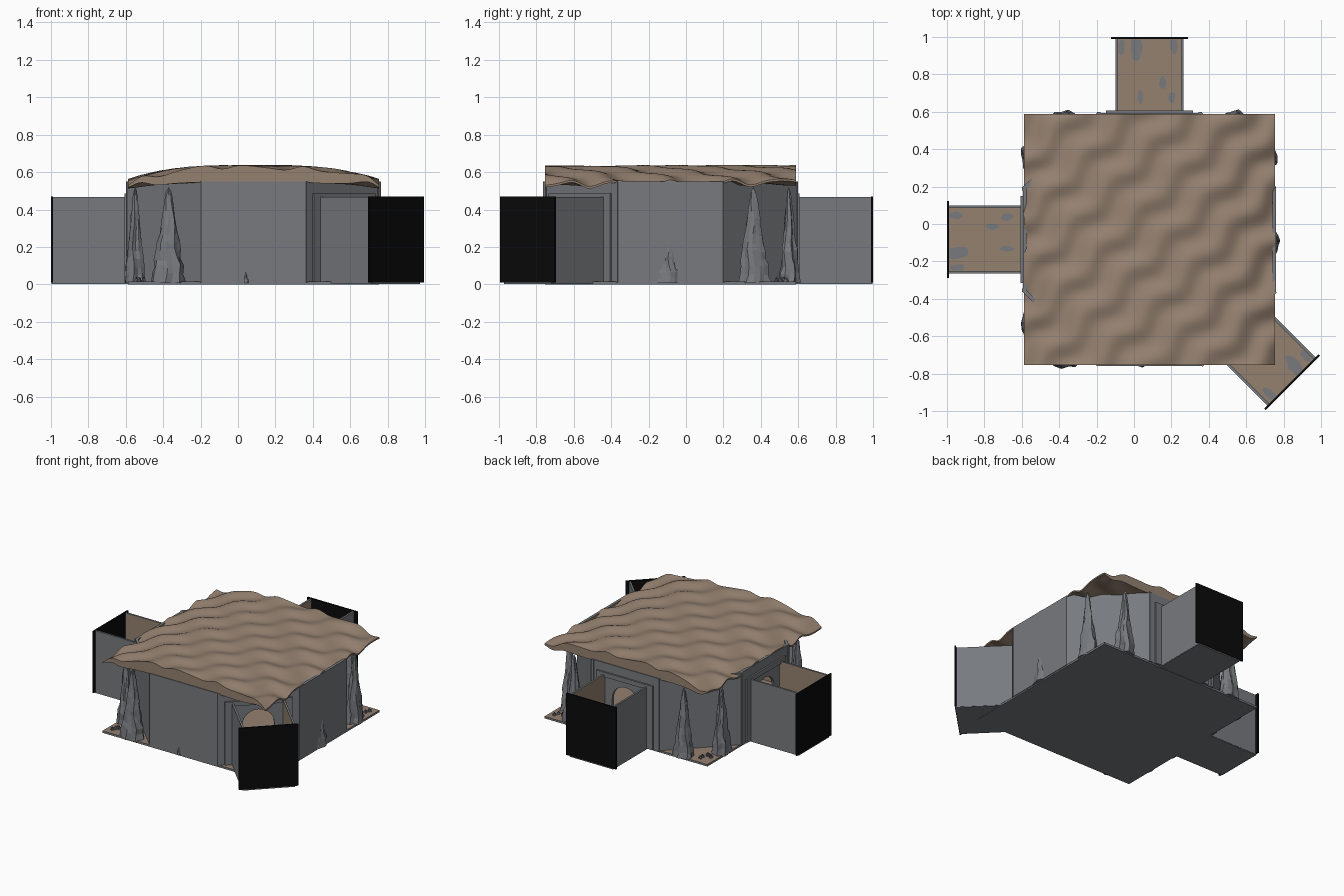
import bpy, bmesh, math, random
from mathutils import Matrix, Vector

if "Cube" in bpy.data.objects:
    bpy.data.objects.remove(bpy.data.objects["Cube"])

random.seed(4)
C = Vector((0.083, -0.083, 0))      # centre of the chamber
HALF = 0.672                        # half width of the square base
APO = 0.677                         # distance to the outer wall faces
SIDE = APO * math.tan(math.pi / 8)  # half width of one of the eight walls
DOORS = (90, 180, -45)


def material(name, color):
    m = bpy.data.materials.new(name)
    m.diffuse_color = (*color, 1)
    m.use_nodes = True
    m.node_tree.nodes["Principled BSDF"].inputs["Base Color"].default_value = m.diffuse_color
    return m


STONE = material("grey stone", (0.185, 0.195, 0.21))
EARTH = material("brown earth", (0.30, 0.22, 0.163))
BLACK = material("black", (0.003, 0.003, 0.003))


def finish(name, bm, mats, angle=0, rule=None, move=C):
    """Colour faces by a rule in local space, turn about the centre."""
    bmesh.ops.recalc_face_normals(bm, faces=bm.faces)
    bm.normal_update()
    if rule:
        for f in bm.faces:
            f.material_index = 1 if rule(f) else 0
    bm.transform(Matrix.Translation(move) @ Matrix.Rotation(math.radians(angle), 4, 'Z'))
    me = bpy.data.meshes.new(name)
    bm.to_mesh(me)
    bm.free()
    for m in mats:
        me.materials.append(m)
    ob = bpy.data.objects.new(name, me)
    bpy.context.collection.objects.link(ob)
    return ob


def box(name, x, y, z, mats, angle=0, rule=None):
    bm = bmesh.new()
    size = [b - a for a, b in (x, y, z)]
    mid = [(a + b) / 2 for a, b in (x, y, z)]
    bmesh.ops.create_cube(bm, size=1, matrix=Matrix.Translation(mid) @ Matrix.Diagonal((*size, 1)))
    return finish(name, bm, mats, angle, rule)


def faces_up(f):
    return f.normal.z > 0.9


def faces_in(f):
    return f.normal.x < -0.9


# Floor
box("floor", (-HALF, HALF), (-HALF, HALF), (0, 0.015), [STONE, EARTH], 0, faces_up)


def arch_wall(angle):
    """Wall panel with an arched doorway."""
    w, spring = 0.11, 0.30
    pts = [(-SIDE, 0.01), (-w, 0.01)]
    for i in range(13):
        a = math.pi * (1 - i / 12)
        pts.append((w * math.cos(a), spring + w * math.sin(a)))
    pts += [(w, 0.01), (SIDE, 0.01), (SIDE, 0.55), (-SIDE, 0.55)]
    bm = bmesh.new()
    f = bm.faces.new([bm.verts.new((APO, y, z)) for y, z in pts])
    ext = bmesh.ops.extrude_face_region(bm, geom=[f])["geom"]
    bmesh.ops.translate(bm, vec=(-0.02, 0, 0), verts=[v for v in ext if isinstance(v, bmesh.types.BMVert)])
    finish("doorway_wall", bm, [STONE, EARTH], angle, faces_in)


# Eight chamber walls
for k in range(8):
    a = k * 45
    if (a in DOORS) or (a - 360 in DOORS):
        arch_wall(a)
    else:
        box("wall", (APO - 0.02, APO), (-SIDE, SIDE), (0.01, 0.55), [STONE, EARTH], a, faces_in)


def patch(angle, x, y, rx, ry):
    """Thin stone patch on a passage floor."""
    bm = bmesh.new()
    ring = []
    for i in range(14):
        t = i * math.tau / 14
        r = random.uniform(0.8, 1.15)
        ring.append(bm.verts.new((min(x + rx * r * math.cos(t), 1.07),
                                  max(-0.166, min(0.166, y + ry * r * math.sin(t))), 0.018)))
    f = bm.faces.new(ring)
    ext = bmesh.ops.extrude_face_region(bm, geom=[f])["geom"]
    bmesh.ops.translate(bm, vec=(0, 0, -0.005), verts=[v for v in ext if isinstance(v, bmesh.types.BMVert)])
    finish("floor_patch", bm, [STONE], angle)


# Passages: floor, side walls, black end, door frame
for a in DOORS:
    box("passage_floor", (APO - 0.03, 1.08), (-0.18, 0.18), (0.002, 0.0155), [STONE, EARTH], a, faces_up)
    for s in (-1, 1):
        box("passage_wall", (APO, 1.075), sorted((s * 0.168, s * 0.182)), (0.005, 0.467),
            [STONE, EARTH], a, lambda f: f.normal.y * s < -0.9)
        box("frame_post", (APO, APO + 0.012), sorted((s * 0.182, s * 0.232)), (0.01, 0.47), [STONE], a)
        box("wall_edge", (APO, APO + 0.005), sorted((s * 0.262, s * SIDE)), (0.01, 0.55), [STONE], a)
    box("frame_lintel", (APO, APO + 0.012), (-0.232, 0.232), (0.45, 0.485), [STONE], a)
    box("passage_end", (1.072, 1.083), (-0.205, 0.205), (0.01, 0.47), [BLACK], a)
    for x, y, rx, ry in ((1.03, 0.07, 0.07, 0.035), (1.04, -0.13, 0.05, 0.02), (0.84, -0.07, 0.035, 0.018),
                         (0.76, 0.05, 0.04, 0.015), (0.76, -0.12, 0.03, 0.02), (1.03, 0.15, 0.04, 0.018)):
        patch(a, x, y, rx, ry)


# Roof: arched across x, rippled along the diagonal, with closed gable ends
def ripple(x, y):
    wave = (x - y) / 0.29 + 0.13 * math.sin(math.tau * (x + y) / 0.42)
    return math.sin(math.tau * wave) + 0.3 * math.sin(9 * x + 4 * y)


def roof():
    n = 72
    bm = bmesh.new()
    top, low = [], []
    for i in range(n + 1):
        u = 2 * i / n - 1
        x = u * HALF
        arch = 1 - abs(u) ** 3
        top.append([])
        low.append([])
        for j in range(n + 1):
            y = (2 * j / n - 1) * HALF
            r = ripple(x, y)
            z = 0.543 + 0.083 * arch + (0.016 - 0.006 * arch) * r
            top[i].append(bm.verts.new((x, y, z)))
            low[i].append(bm.verts.new((x, y, 0.532 + 0.012 * arch + 0.016 * r * (1 - arch))))
    for i in range(n):
        for j in range(n):
            for g in (top, low):
                bm.faces.new((g[i][j], g[i + 1][j], g[i + 1][j + 1], g[i][j + 1]))
    for k in range(n):
        for e in (0, n):
            bm.faces.new((top[k][e], top[k + 1][e], low[k + 1][e], low[k][e]))
            bm.faces.new((top[e][k], top[e][k + 1], low[e][k + 1], low[e][k]))
    ob = finish("roof", bm, [EARTH])
    bpy.context.view_layer.objects.active = ob
    ob.select_set(True)
    bpy.ops.object.shade_smooth_by_angle(angle=math.radians(40))
    ob.select_set(False)


roof()


# Rock spires against the chamber corners
def spire(name, x, y, rx, ry, h):
    sides, levels = 14, 12
    bm = bmesh.new()
    ridge = [random.uniform(0.78, 1.12) for _ in range(sides)]
    rings = []
    for l in range(levels):
        t = l / levels
        r = 0.12 + 0.88 * (1 - t) ** 1.05
        ring = []
        for i in range(sides):
            a = math.tau * (i + 0.3 * math.sin(l)) / sides
            q = r * ridge[i] * random.uniform(0.88, 1.1)
            ring.append(bm.verts.new((rx * q * math.cos(a), ry * q * math.sin(a),
                                      0.008 + h * t + (random.uniform(-0.012, 0.012) if l else 0))))
        rings.append(ring)
    tip = bm.verts.new((0, 0, h))
    bm.faces.new(rings[0])
    for i in range(sides):
        j = (i + 1) % sides
        for a, b in zip(rings, rings[1:]):
            bm.faces.new((a[i], a[j], b[j], b[i]))
        bm.faces.new((rings[-1][i], rings[-1][j], tip))
    finish(name, bm, [STONE], 0, None, Vector((x, y, 0)))


for x, y, rx, ry in ((-0.37, -0.71, 0.09, 0.07), (-0.55, -0.53, 0.06, 0.08),
                     (-0.37, 0.55, 0.085, 0.06), (-0.55, 0.37, 0.06, 0.085),
                     (0.54, 0.55, 0.085, 0.06), (0.71, 0.36, 0.06, 0.09)):
    spire("rock_spire", x, y, rx, ry, 0.52)
spire("small_spire", 0.745, -0.09, 0.035, 0.07, 0.34)
spire("tiny_spire", 0.04, -0.755, 0.015, 0.012, 0.09)

# Loose pebbles on the exposed floor corners
for sx, sy in ((-1, -1), (-1, 1), (1, 1)):
    for k in range(5):
        d = random.uniform(0.55, 0.63)
        e = random.uniform(0.55, 0.63)
        spire("pebble", C.x + sx * d, C.y + sy * e, 0.015, 0.018, 0.026)
